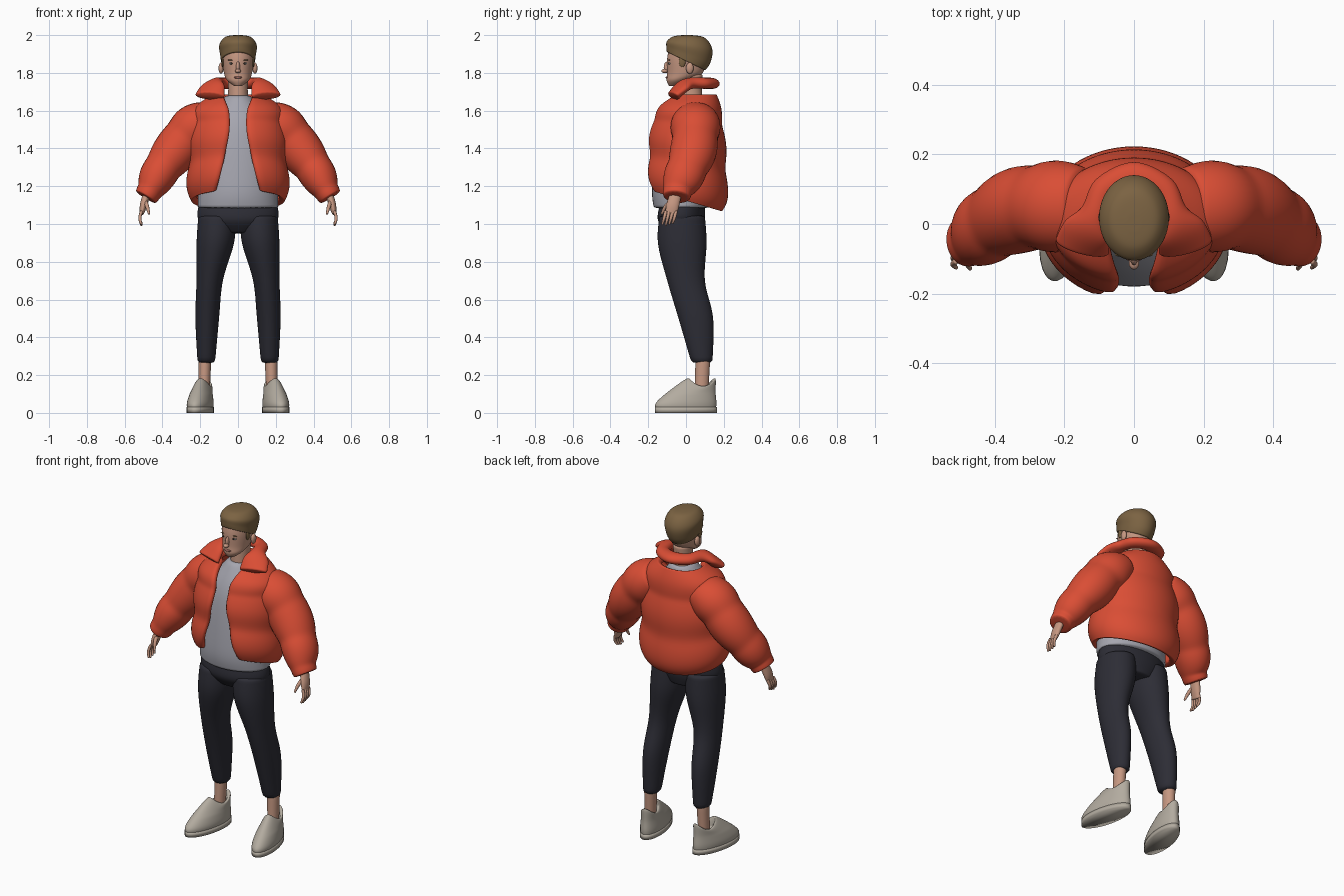
import bpy, bmesh
from math import sin, cos, pi, asin
from mathutils import Vector, Matrix

if "Cube" in bpy.data.objects:
    bpy.data.objects.remove(bpy.data.objects["Cube"])


def material(name, *rgb):
    mat = bpy.data.materials.new(name)
    mat.use_nodes = True
    mat.diffuse_color = (*rgb, 1)
    shader = mat.node_tree.nodes["Principled BSDF"]
    shader.inputs["Base Color"].default_value = (*rgb, 1)
    shader.inputs["Roughness"].default_value = .8
    return mat


RED = material("jacket red", .7, .075, .035)
GREY = material("shirt grey", .38, .38, .43)
NAVY = material("trouser navy", .026, .026, .036)
SKIN = material("skin", .56, .31, .22)
BROWN = material("hair brown", .2, .125, .055)
CREAM = material("shoe cream", .45, .41, .35)
WHITE = material("eye white", .6, .58, .55)
DARK = material("iris dark", .03, .025, .02)
PINK = material("lip pink", .42, .17, .14)


def finish(name, bm, mat, mirror=False, padding=0, subdivide=True):
    """Turn a bmesh into a smooth object with its modifiers."""
    bmesh.ops.recalc_face_normals(bm, faces=bm.faces)
    for face in bm.faces:
        face.smooth = True
    mesh = bpy.data.meshes.new(name)
    bm.to_mesh(mesh)
    bm.free()
    mesh.materials.append(mat)
    obj = bpy.data.objects.new(name, mesh)
    bpy.context.collection.objects.link(obj)
    if padding:
        solid = obj.modifiers.new("padding", 'SOLIDIFY')
        solid.thickness, solid.offset = padding, -1
    if mirror:
        obj.modifiers.new("other side", 'MIRROR')
    if subdivide:
        obj.modifiers.new("smooth", 'SUBSURF')


def spline(keys, steps=5):
    """Pass a smooth curve through key tuples of any length."""
    keys = [Vector(key) for key in keys]
    ends = [keys[0]] + keys + [keys[-1]]
    points = []
    for a, b, c, d in zip(ends, ends[1:], ends[2:], ends[3:]):
        for i in range(steps):
            t = i / steps
            points.append(b + (c - a) * (t / 2) + (a * 2 - b * 5 + c * 4 - d) * (t * t / 2)
                          + (b * 3 - a - c * 3 + d) * (t ** 3 / 2))
    return points + [keys[-1]]


def loft(name, rings, mat, closed=True, **options):
    """Skin a list of point rings; closed rings get end caps."""
    bm = bmesh.new()
    rows = [[bm.verts.new(point) for point in ring] for ring in rings]
    count = len(rows[0])
    for low, high in zip(rows, rows[1:]):
        for i in range(count if closed else count - 1):
            j = (i + 1) % count
            bm.faces.new((low[i], low[j], high[j], high[i]))
    if closed:
        bm.faces.new(rows[0])
        bm.faces.new(rows[-1])
    finish(name, bm, mat, **options)


def oval(z, width, front, back, x=0, tilt=0, sag=0, gap=0, count=32):
    """Level oval, optionally tilted back, sagging at the sides or open in front."""
    start = asin(gap / width)
    points = []
    for i in range(count + 1 if gap else count):
        angle = start + (pi - start) * 2 * i / count
        side = sin(angle)
        y = (front + back) / 2 + (front - back) / 2 * cos(angle)
        points.append(Vector((x + width * side, y, z - tilt * y - sag * side * side)))
    return points


def tube(name, keys, mat, puff=lambda i: 1, count=16, **options):
    """Sweep an oval square to a path of (x, y, z, width, depth)."""
    path = spline(keys)
    centres = [point.to_3d() if len(point) < 4 else Vector(point[:3]) for point in path]
    rings = []
    for i, (centre, point) in enumerate(zip(centres, path)):
        along = centres[min(i + 1, len(path) - 1)] - centres[max(i - 1, 0)]
        across = Vector((0, 1, 0)).cross(along).normalized()
        depth = along.normalized().cross(across)
        angles = [2 * pi * k / count for k in range(count)]
        rings.append([centre + (across * point[3] * cos(a) + depth * point[4] * sin(a)) * puff(i)
                      for a in angles])
    loft(name, rings, mat, **options)


def ball(name, centre, size, mat, mirror=False):
    bm = bmesh.new()
    place = Matrix.Translation(centre) @ Matrix.Diagonal((*size, 1))
    bmesh.ops.create_uvsphere(bm, u_segments=16, v_segments=10, radius=1, matrix=place)
    finish(name, bm, mat, mirror=mirror, subdivide=False)


# Jacket body: open quilted shell, hem lower at the back
body = []
for z, width, front, back, gap in spline([
        (1.12, .26, -.21, .2, .12), (1.2, .27, -.22, .22, .1), (1.45, .26, -.2, .21, .05),
        (1.6, .24, -.16, .19, .05), (1.69, .13, -.07, .16, .08)], steps=8):
    puff = .95 + .07 * abs(sin(pi * (z - 1.12) / .21))
    body.append(oval(z, width * puff, front * puff, back * puff, gap=gap, tilt=(1.7 - z) / 2))
loft("jacket_body", body, RED, closed=False, padding=.035)

# Sleeves: puffed sections down to the cuffs
tube("jacket_sleeves", [
    (.14, .05, 1.57, .1, .12), (.24, .05, 1.5, .13, .135), (.33, .04, 1.39, .12, .125),
    (.41, 0, 1.28, .105, .115), (.46, -.04, 1.19, .08, .09), (.49, -.05, 1.14, .06, .07)],
    RED, puff=lambda i: .92 + .1 * abs(sin(pi * i / 7)), mirror=True)

# Collar: padded band opening into two lapels, as inner and outer edge points
half = [(.07, -.09, 1.67, .23, -.05, 1.68), (.07, -.05, 1.73, .2, .01, 1.72),
        (.08, 0, 1.75, .15, .05, 1.74), (.06, .07, 1.75, .11, .13, 1.74)]
other = [(-a, b, c, -d, e, f) for a, b, c, d, e, f in reversed(half)]
edges = [(Vector(key[:3]), Vector(key[3:]))
         for key in spline(half + [(0, .09, 1.75, 0, .18, 1.74)] + other)]
middles = [(inner + outer) / 2 for inner, outer in edges]
collar = []
for i, (inner, outer) in enumerate(edges):
    along = middles[min(i + 1, len(edges) - 1)] - middles[max(i - 1, 0)]
    reach = (outer - inner) / 2
    rise = along.cross(reach).normalized() * .03
    collar.append([middles[i] + reach * cos(k * pi / 8) + rise * sin(k * pi / 8)
                   for k in range(16)])
loft("jacket_collar", collar, RED)

# Shirt
loft("shirt", [oval(*key) for key in spline([
    (1.08, .215, -.17, .12), (1.2, .21, -.18, .13), (1.5, .19, -.14, .13),
    (1.65, .09, -.07, .11), (1.68, .06, -.04, .09)])], GREY)

# Trousers
loft("trouser_hips", [oval(*key) for key in spline([
    (.95, .12, -.1, .08), (1.02, .21, -.15, .1), (1.1, .21, -.14, .1)])], NAVY)
loft("trouser_legs", [oval(*key) for key in spline([
    (1.05, .1, -.14, .1, .11), (.9, .1, -.15, .11, .12), (.7, .07, -.1, .1, .15),
    (.5, .063, -.04, .145, .163), (.26, .046, .03, .14, .168)])], NAVY, mirror=True)

# Ankles
tube("ankles", [(.18, .08, .08, .03, .037), (.175, .09, .3, .035, .04)], SKIN, mirror=True)

# Shoes: toes turned slightly out, opening dipped at the sides
turn = Matrix.Translation((.2, 0, 0)) @ Matrix.Rotation(.2, 4, 'Z')
upper = spline([(.01, .06, -.16, .16), (.05, .065, -.165, .165), (.11, .055, -.1, .16),
                (.18, .045, 0, .16), (.17, .03, .02, .14), (.12, .03, .03, .13)])
shoe = [oval(*key, sag=max(0, key[0] - .1) / 2) for key in upper]
sole = [oval(z, .066, -.167, .167) for z in (0, .03)]
for name, rings in (("shoe_uppers", shoe), ("shoe_soles", sole)):
    loft(name, [[turn @ point for point in ring] for ring in rings], CREAM,
         mirror=True, subdivide=rings is shoe)

# Hands
tube("palms", [(.48, -.05, 1.17, .02, .03), (.5, -.07, 1.1, .02, .035),
               (.51, -.08, 1.05, .01, .03)], SKIN, mirror=True)
for i, finger in enumerate(("index", "middle", "ring", "little")):
    y = -.106 + .018 * i
    tip = .99 + .006 * abs(i - 1)
    tube(finger + "_fingers", [(.51, y, 1.07, .009, .01), (.52, y - .01, 1.03, .009, .009),
                               (.51, y - .02, tip, .006, .006)], SKIN, count=8, mirror=True)
tube("thumbs", [(.49, -.08, 1.12, .012, .013), (.48, -.11, 1.09, .011, .011),
                (.47, -.13, 1.05, .006, .006)], SKIN, count=8, mirror=True)

# Neck and head
tube("neck", [(0, .03, 1.6, .06, .07), (0, .025, 1.7, .053, .06), (0, .03, 1.8, .055, .06)], SKIN)
loft("head", [oval(*key) for key in spline([
    (1.73, .02, -.09, -.04), (1.76, .058, -.103, .02), (1.8, .075, -.1, .09),
    (1.88, .085, -.1, .11), (1.95, .08, -.08, .11), (1.98, .04, -.04, .08)])], SKIN)

# Hair: cropped cap, hairline higher at the forehead than at the nape
loft("hair", [oval(*key, tilt=(2 - key[0]) * 3.5) for key in spline([
    (1.86, .09, -.102, .1), (1.9, .095, -.105, .13), (1.95, .1, -.102, .14),
    (1.99, .07, -.07, .1), (2, .02, -.02, .03)])], BROWN)
ball("sideburns", (.081, -.02, 1.86), (.007, .018, .03), BROWN, mirror=True)

# Face
ball("ears", (.09, .02, 1.825), (.013, .02, .03), SKIN, mirror=True)
ball("nose_bridge", (0, -.1, 1.83), (.011, .018, .03), SKIN)
ball("nose_tip", (0, -.113, 1.81), (.015, .018, .011), SKIN)
ball("eyes", (.034, -.085, 1.85), (.014, .008, .006), WHITE, mirror=True)
ball("irises", (.034, -.09, 1.85), (.006, .005, .006), DARK, mirror=True)
ball("eyebrows", (.036, -.088, 1.868), (.019, .006, .003), BROWN, mirror=True)
ball("lips", (0, -.1, 1.776), (.023, .008, .006), PINK)
